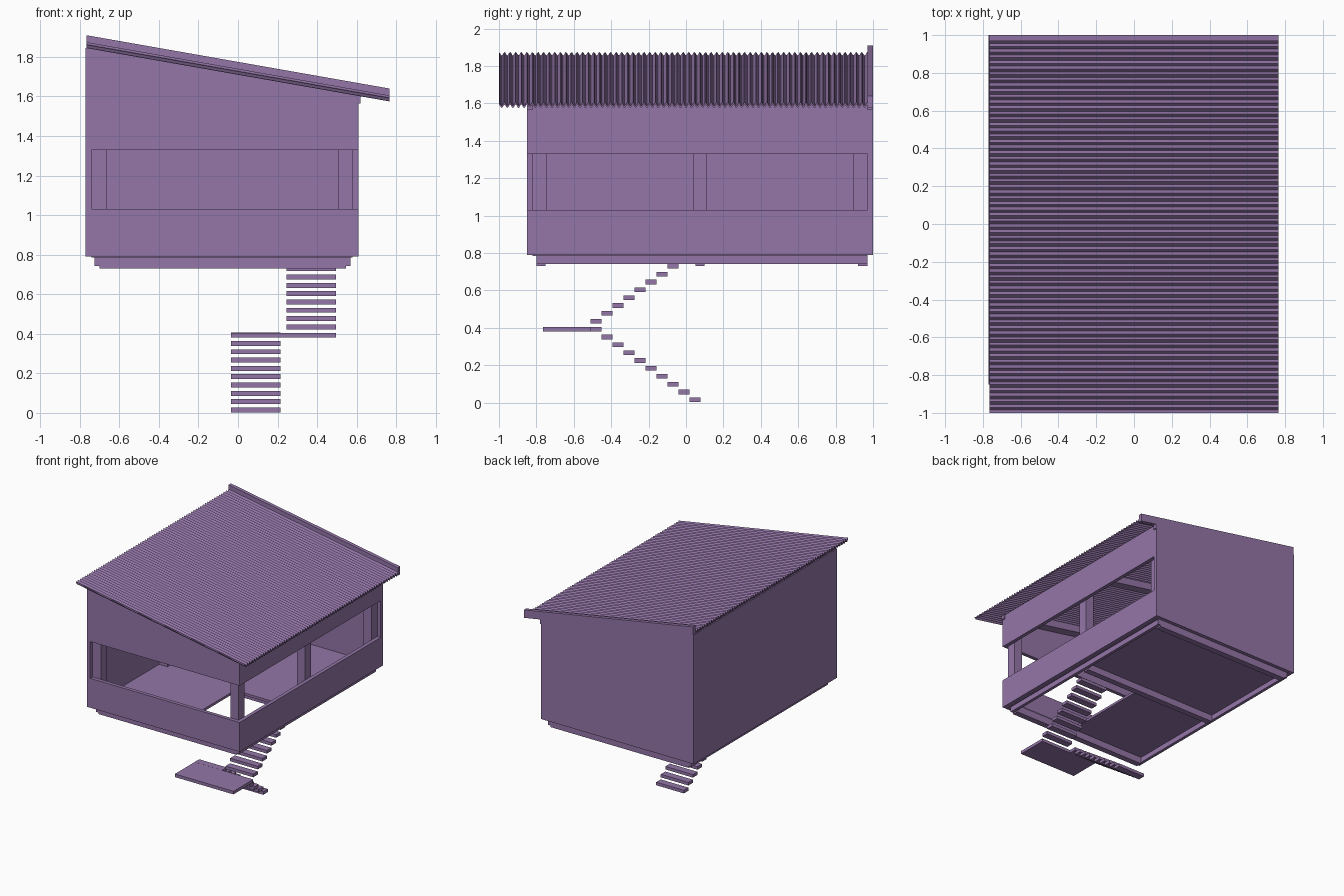
import bpy, math

cube = bpy.data.objects.get("Cube")
if cube:
    bpy.data.objects.remove(cube, do_unlink=True)

mauve = bpy.data.materials.new("mauve")
mauve.use_nodes = True
COLOUR = (0.296, 0.181, 0.392, 1)
mauve.diffuse_color = COLOUR
mauve.node_tree.nodes["Principled BSDF"].inputs["Base Color"].default_value = COLOUR

# Main dimensions
LEFT, RIGHT, FRONT, BACK = -0.77, 0.61, -0.85, 1.0
BASE, SILL, HEAD, PLATE = 0.79, 1.03, 1.33, 1.565
T = 0.03        # wall thickness
POST = 0.075
EAVE = 0.765
SLOPE = -0.176


def roof_z(x, offset=0):
    """Height of the underside of the sloping roof."""
    return 1.575 + SLOPE * (x - EAVE) + offset


def add_mesh(name, verts, faces):
    mesh = bpy.data.meshes.new(name)
    mesh.from_pydata(verts, [], faces)
    mesh.materials.append(mauve)
    obj = bpy.data.objects.new(name, mesh)
    bpy.context.collection.objects.link(obj)
    return obj


def prism(name, profile, lift):
    """Sweep a closed profile of points; lift(point, end) places it in space."""
    n = len(profile)
    verts = [lift(p, end) for end in (0, 1) for p in profile]
    faces = [tuple(range(n))[::-1], tuple(range(n, 2 * n))]
    faces += [(i, (i + 1) % n, n + (i + 1) % n, n + i) for i in range(n)]
    return add_mesh(name, verts, faces)


def box(name, x, y, z):
    corners = [(x[0], y[0]), (x[1], y[0]), (x[1], y[1]), (x[0], y[1])]
    return prism(name, corners, lambda p, e: (p[0], p[1], z[e]))


def side_panel(name, profile, y):
    """Panel drawn in x and z, with its thickness along y."""
    return prism(name, profile, lambda p, e: (p[0], y[1 - e], p[1]))


def sloped(name, x, y, low, high):
    """Bar following the roof slope."""
    return side_panel(name, [(x[0], roof_z(x[0], low)), (x[1], roof_z(x[1], low)),
                             (x[1], roof_z(x[1], high)), (x[0], roof_z(x[0], high))], y)


# Walls: two closed sides and an opening that wraps round the front right corner
box("left_wall", (LEFT, LEFT + T), (FRONT, BACK), (BASE, PLATE))
box("back_wall", (LEFT + T, RIGHT), (BACK - T, BACK), (BASE, PLATE))
for name, z in (("lower", (BASE, SILL)), ("upper", (HEAD, PLATE))):
    box(name + "_front_wall", (LEFT + T, RIGHT), (FRONT, FRONT + T), z)
    box(name + "_right_wall", (RIGHT - T, RIGHT), (FRONT + T, BACK - T), z)

# Gables and the raised left wall under the roof
for name, y in (("front_gable", (FRONT, FRONT + T)), ("back_gable", (BACK - T, BACK))):
    end = RIGHT + 0.01
    side_panel(name, [(LEFT, PLATE), (end, PLATE), (end, roof_z(end)),
                      (LEFT, roof_z(LEFT))], y)
side_panel("left_upper_wall", [(LEFT, PLATE), (LEFT + T, PLATE),
                               (LEFT + T, roof_z(LEFT + T)), (LEFT, roof_z(LEFT))],
           (FRONT + T, BACK - T))
box("right_wall_plate", (RIGHT - T, RIGHT), (FRONT + T, BACK - T), (PLATE, roof_z(RIGHT)))

# Posts and rafters in three rows
rows = (("front", FRONT + T), ("middle", 0.038), ("back", BACK - T - POST))
for row, y in rows:
    ys = (y, y + POST)
    for side, x in (("left", LEFT + T), ("right", RIGHT - T - POST)):
        z = roof_z(x + POST)
        box(f"{row}_{side}_post", (x, x + POST), ys, (BASE, z))
    sloped(row + "_rafter", (LEFT + T, RIGHT - T), ys, -0.06, 0)

# Floor with a stair opening
HOLE_X, HOLE_Y = (-0.02, 0.52), (-0.76, -0.01)
floor_z = (BASE - 0.005, BASE + 0.015)
box("rear_floor", (LEFT + T, RIGHT - T), (HOLE_Y[1], BACK - T), floor_z)
box("front_floor", (LEFT + T, HOLE_X[0]), (FRONT + T, HOLE_Y[1]), floor_z)
box("floor_front_strip", (HOLE_X[0], RIGHT - T), (FRONT + T, HOLE_Y[0]), floor_z)
box("floor_right_strip", (HOLE_X[1], RIGHT - T), HOLE_Y, floor_z)

# Joists and cross beams below the floor
for name, x in (("left_joist", -0.725), ("right_joist", 0.545)):
    box(name, (x, x + 0.025), (-0.80, 0.97), (0.742, BASE))
for name, y in (("front_beam", -0.80), ("middle_beam", 0.05), ("back_beam", 0.92)):
    box(name, (-0.70, 0.545), (y, y + 0.05), (0.73, BASE))

# Corrugated roof sheet
WAVES, STEPS = 66, 6
count = WAVES * STEPS
length = 1.97
ys = [-1 + length * i / count for i in range(count + 1)]
wave = [0.009 * math.cos(2 * math.pi * i / STEPS) for i in range(count + 1)]
verts = [(x, y, roof_z(x, base + w)) for x in (-EAVE, EAVE)
         for base in (0.009, 0.021) for y, w in zip(ys, wave)]
n = count + 1
faces = []
for i in range(count):
    ring = [i, n + i, 3 * n + i, 2 * n + i]     # low left, top left, top right, low right
    for a, b in zip(ring, ring[1:] + ring[:1]):
        faces.append((a, a + 1, b + 1, b))
faces += [(0, n, 3 * n, 2 * n), (n - 1, 3 * n - 1, 4 * n - 1, 2 * n - 1)]
add_mesh("corrugated_roof", verts, faces)

# Raised trim along the back edge
sloped("back_roof_trim", (-EAVE, EAVE), (0.97, 1.0), 0, 0.065)

# Two flights of floating treads with a landing between them
RISE, GOING, MID_Z, MID_Y = 0.042, 0.0588, 0.393, -0.481


def tread(name, x, y, z):
    box(name, x, (y - GOING / 2, y + GOING / 2), (z - 0.0125, z + 0.0125))


for i in range(10):
    tread(f"lower_tread_{i}", (-0.035, 0.215), MID_Y + GOING * i, MID_Z - RISE * i)
for i in range(1, 9):
    tread(f"upper_tread_{i}", (0.245, 0.495), MID_Y + GOING * (i - 1), MID_Z + RISE * i)
box("stair_landing", (-0.035, 0.495), (-0.765, MID_Y - GOING / 2), (0.38, 0.405))
